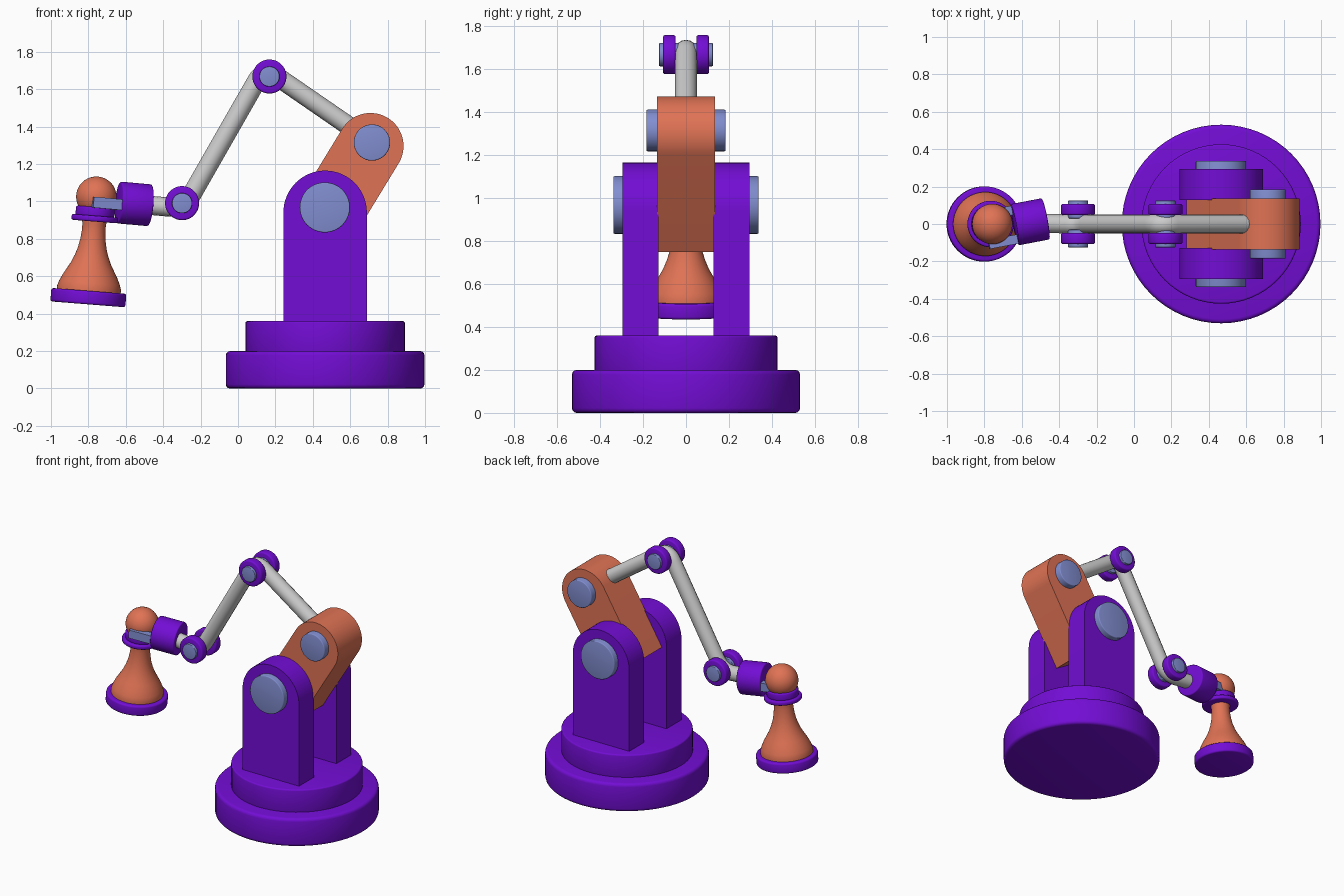
import bpy, bmesh, math
from mathutils import Vector

if "Cube" in bpy.data.objects:
    bpy.data.objects.remove(bpy.data.objects["Cube"])


def material(name, rgb):
    m = bpy.data.materials.new(name)
    m.diffuse_color = (*rgb, 1)
    m.use_nodes = True
    m.node_tree.nodes["Principled BSDF"].inputs["Base Color"].default_value = m.diffuse_color
    return m


PURPLE = material("purple", (0.17, 0.004, 0.66))
ORANGE = material("orange", (0.74, 0.17, 0.09))
BLUE = material("blue", (0.22, 0.27, 0.63))


def finish(name, bm, mat, angle=35):
    bmesh.ops.remove_doubles(bm, verts=bm.verts, dist=1e-5)
    bmesh.ops.recalc_face_normals(bm, faces=bm.faces)
    me = bpy.data.meshes.new(name)
    bm.to_mesh(me)
    bm.free()
    ob = bpy.data.objects.new(name, me)
    bpy.context.collection.objects.link(ob)
    if mat:
        me.materials.append(mat)
    bpy.ops.object.select_all(action='DESELECT')
    bpy.context.view_layer.objects.active = ob
    ob.select_set(True)
    bpy.ops.object.shade_smooth_by_angle(angle=math.radians(angle))
    return ob


def lathe(name, profile, origin, axis, mat, n=64):
    """Revolve (radius, height) points around an axis through origin."""
    bm = bmesh.new()
    vs = [bm.verts.new((r, 0, h)) for r, h in profile]
    es = [bm.edges.new(p) for p in zip(vs, vs[1:])]
    bmesh.ops.spin(bm, geom=vs + es, cent=(0, 0, 0), axis=(0, 0, 1),
                   angle=math.tau, steps=n, use_duplicate=False)
    ob = finish(name, bm, mat)
    ob.location = origin
    ob.rotation_euler = Vector(axis).to_track_quat('Z', 'Y').to_euler()
    return ob


def disc(name, r, h0, h1, origin, axis, mat, b=0.01):
    """Solid cylinder with rounded rims."""
    arc = [(b * math.sin(a), b * math.cos(a)) for a in (0, math.pi / 6, math.pi / 3, math.pi / 2)]
    prof = [(0, h0)] + [(r - b + s, h0 + b - c) for s, c in arc]
    prof += [(r - b + s, h1 - b + c) for s, c in reversed(arc)] + [(0, h1)]
    return lathe(name, prof, origin, axis, mat)


def slab(name, center, direction, half, length, y0, y1, mat):
    """Plate in the xz plane: round at center, flat at the far end."""
    d = Vector(direction).normalized()
    p = Vector((d.z, 0, -d.x))
    c = Vector(center)
    pts = [c - d * length - p * half, c - d * length + p * half]
    pts += [c + p * half * math.cos(math.pi * i / 32) + d * half * math.sin(math.pi * i / 32)
            for i in range(33)]
    bm = bmesh.new()
    f = bm.faces.new([bm.verts.new((q.x, y0, q.z)) for q in pts])
    ext = bmesh.ops.extrude_face_region(bm, geom=[f])
    bmesh.ops.translate(bm, vec=(0, y1 - y0, 0),
                        verts=[v for v in ext['geom'] if isinstance(v, bmesh.types.BMVert)])
    return finish(name, bm, mat)


def rounded_path(points, cut):
    """Replace inner corners by quadratic arcs."""
    pts = [Vector(p) for p in points]
    out = [pts[0]]
    for a, b, c in zip(pts, pts[1:], pts[2:]):
        s = b + (a - b).normalized() * cut
        e = b + (c - b).normalized() * cut
        for i in range(11):
            t = i / 10
            out.append(s * (1 - t) ** 2 + b * 2 * t * (1 - t) + e * t * t)
    return out + [pts[-1]]


UP, Y = (0, 0, 1), (0, 1, 0)
CX = 0.466

# stepped turntable base
disc("base_plate", 0.531, 0, 0.20, (CX, 0, 0), UP, PURPLE, 0.022)
disc("turntable", 0.426, 0.19, 0.36, (CX, 0, 0), UP, PURPLE, 0.01)

# shoulder: two brackets, pin and upper arm
for side, y0, y1 in (("front", -0.295, -0.127), ("back", 0.127, 0.295)):
    slab("shoulder_bracket_" + side, (CX, 0, 0.942), UP, 0.223, 0.59, y0, y1, PURPLE)
disc("shoulder_pin", 0.134, -0.338, 0.338, (0.464, 0, 0.968), Y, BLUE, 0.006)
slab("upper_arm", (0.708, 0, 1.296), (0.52, 0, 0.853), 0.177, 0.533, -0.136, 0.136, ORANGE)
disc("upper_arm_pin", 0.097, -0.184, 0.184, (0.716, 0, 1.315), Y, BLUE, 0.006)

# bent forearm tube
path = rounded_path([(0.66, 0, 1.357), (0.14, 0, 1.715), (-0.29, 0, 0.963), (-0.58, 0.004, 0.989)], 0.085)
cu = bpy.data.curves.new("forearm_tube", 'CURVE')
cu.dimensions = '3D'
cu.bevel_depth = 0.051
cu.bevel_resolution = 6
cu.use_fill_caps = True
sp = cu.splines.new('POLY')
sp.points.add(len(path) - 1)
for pt, co in zip(sp.points, path):
    pt.co = (*co, 1)
    pt.radius = 1
sp.use_smooth = True
bpy.context.collection.objects.link(bpy.data.objects.new("forearm_tube", cu))

# elbow and wrist joints: a disc and pin end on both sides
for joint, c in (("elbow", (0.168, 0, 1.668)), ("wrist", (-0.299, 0, 0.991))):
    for side, s in (("front", -1), ("back", 1)):
        disc(f"{joint}_disc_{side}", 0.091, 0.048, 0.107, c, (0, s, 0), PURPLE, 0.01)
        disc(f"{joint}_pin_{side}", 0.054, 0.03, 0.125, c, (0, s, 0), BLUE, 0.004)

# wrist sleeve with two fork prongs
axis = Vector((-1, -0.19, 0.09)).normalized()
sleeve = Vector((-0.555, 0.012, 0.987))
disc("wrist_sleeve", 0.112, -0.085, 0.085, sleeve, axis, PURPLE, 0.008)
side_dir = axis.cross(Vector(UP)).normalized()
up_dir = side_dir.cross(axis)
for side, s in (("front", -1), ("back", 1)):
    bm = bmesh.new()
    bmesh.ops.create_cube(bm, size=1)
    for v in bm.verts:
        x, y, z = v.co
        v.co = (sleeve + axis * (0.145 + x * 0.19) + side_dir * (s * 0.078 + y * 0.05)
                + up_dir * (z * 0.058 - 0.012))
    finish("fork_prong_" + side, bm, BLUE)

# gripper bell hanging from a ball, slightly tilted
foot = Vector((-0.803, 0, 0.450))
tilt = Vector((0.079, 0, 0.997))
disc("bell_rim", 0.201, 0, 0.072, foot, tilt, PURPLE, 0.012)
lathe("bell", [(0, 0.06), (0.17, 0.06), (0.171, 0.09), (0.163, 0.115), (0.147, 0.15), (0.127, 0.185),
               (0.107, 0.22), (0.09, 0.26), (0.077, 0.30), (0.068, 0.345), (0.063, 0.39),
               (0.063, 0.43), (0.07, 0.47), (0.07, 0.52), (0, 0.52)], foot, tilt, ORANGE)
disc("lower_collar", 0.124, 0.444, 0.475, foot, tilt, PURPLE, 0.01)
disc("upper_collar", 0.104, 0.47, 0.522, foot, tilt, PURPLE, 0.01)
ball = [(0.108 * math.sin(math.pi * i / 24), -0.108 * math.cos(math.pi * i / 24)) for i in range(25)]
lathe("ball", ball, foot + tilt * 0.577, tilt, ORANGE, 48)
